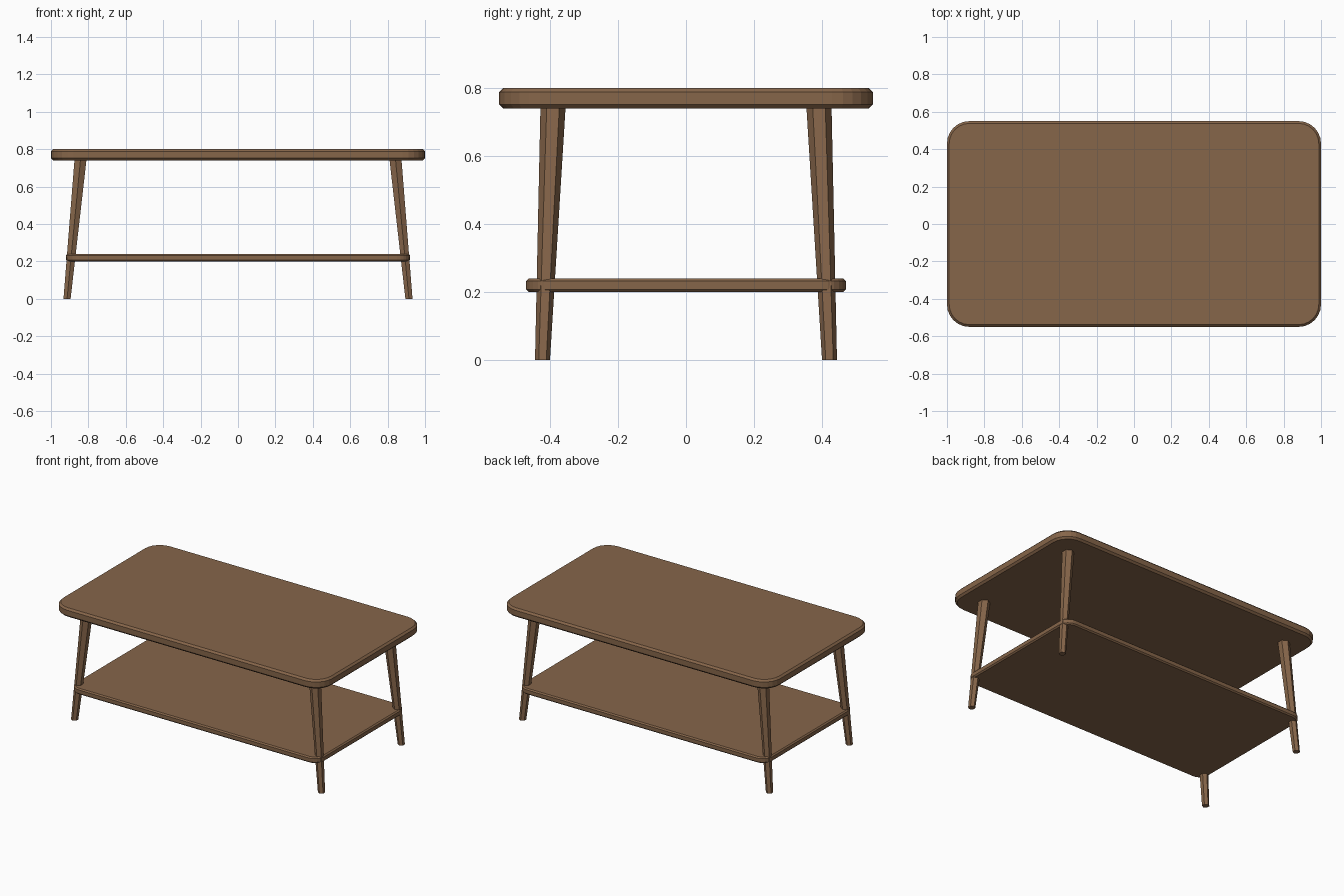
import bpy, bmesh, math
from mathutils import Vector

if "Cube" in bpy.data.objects:
    bpy.data.objects.remove(bpy.data.objects["Cube"])

wood = bpy.data.materials.new("brown wood")
wood.diffuse_color = (0.24, 0.132, 0.068, 1)
wood.use_nodes = True
wood.node_tree.nodes["Principled BSDF"].inputs["Base Color"].default_value = wood.diffuse_color


def loft(name, rings):
    """Skin a stack of equal-length rings and cap both ends."""
    bm = bmesh.new()
    loops = [[bm.verts.new(p) for p in r] for r in rings]
    n = len(loops[0])
    for a, b in zip(loops, loops[1:]):
        for i in range(n):
            j = (i + 1) % n
            bm.faces.new((a[i], a[j], b[j], b[i]))
    bm.faces.new(loops[0][::-1])
    bm.faces.new(loops[-1])
    bmesh.ops.recalc_face_normals(bm, faces=bm.faces[:])
    mesh = bpy.data.meshes.new(name)
    bm.to_mesh(mesh)
    bm.free()
    mesh.materials.append(wood)
    obj = bpy.data.objects.new(name, mesh)
    bpy.context.collection.objects.link(obj)
    return obj


def rounded_ring(hx, hy, r, z, seg=6):
    """Rounded rectangle outline at height z."""
    pts = []
    for k, (sx, sy) in enumerate(((1, 1), (-1, 1), (-1, -1), (1, -1))):
        for i in range(seg + 1):
            a = math.pi / 2 * (k + i / seg)
            pts.append(Vector((sx * (hx - r) + r * math.cos(a),
                               sy * (hy - r) + r * math.sin(a), z)))
    return pts


def board(name, hx, hy, r, z0, z1, c):
    """Rounded board with chamfered rims."""
    levels = ((c, z0), (0, z0 + c), (0, z1 - c), (c, z1))
    loft(name, [rounded_ring(hx - d, hy - d, r - d, z) for d, z in levels])


def hexagon(x, y, z, r):
    return [Vector((x + r * math.sin(i * math.pi / 3),
                    y + r * math.cos(i * math.pi / 3), z)) for i in range(6)]


# Table top and lower shelf
board("table_top", 1.0, 0.55, 0.12, 0.74, 0.80, 0.012)
board("lower_shelf", 0.92, 0.47, 0.07, 0.20, 0.24, 0.008)

# Four splayed, tapered six-sided legs
for sx, side in ((-1, "left"), (1, "right")):
    for sy, end in ((-1, "front"), (1, "back")):
        loft(f"{end}_{side}_leg",
             [hexagon(sx * 0.914, sy * 0.422, 0.0, 0.022),
              hexagon(sx * 0.842, sy * 0.391, 0.745, 0.037)])
